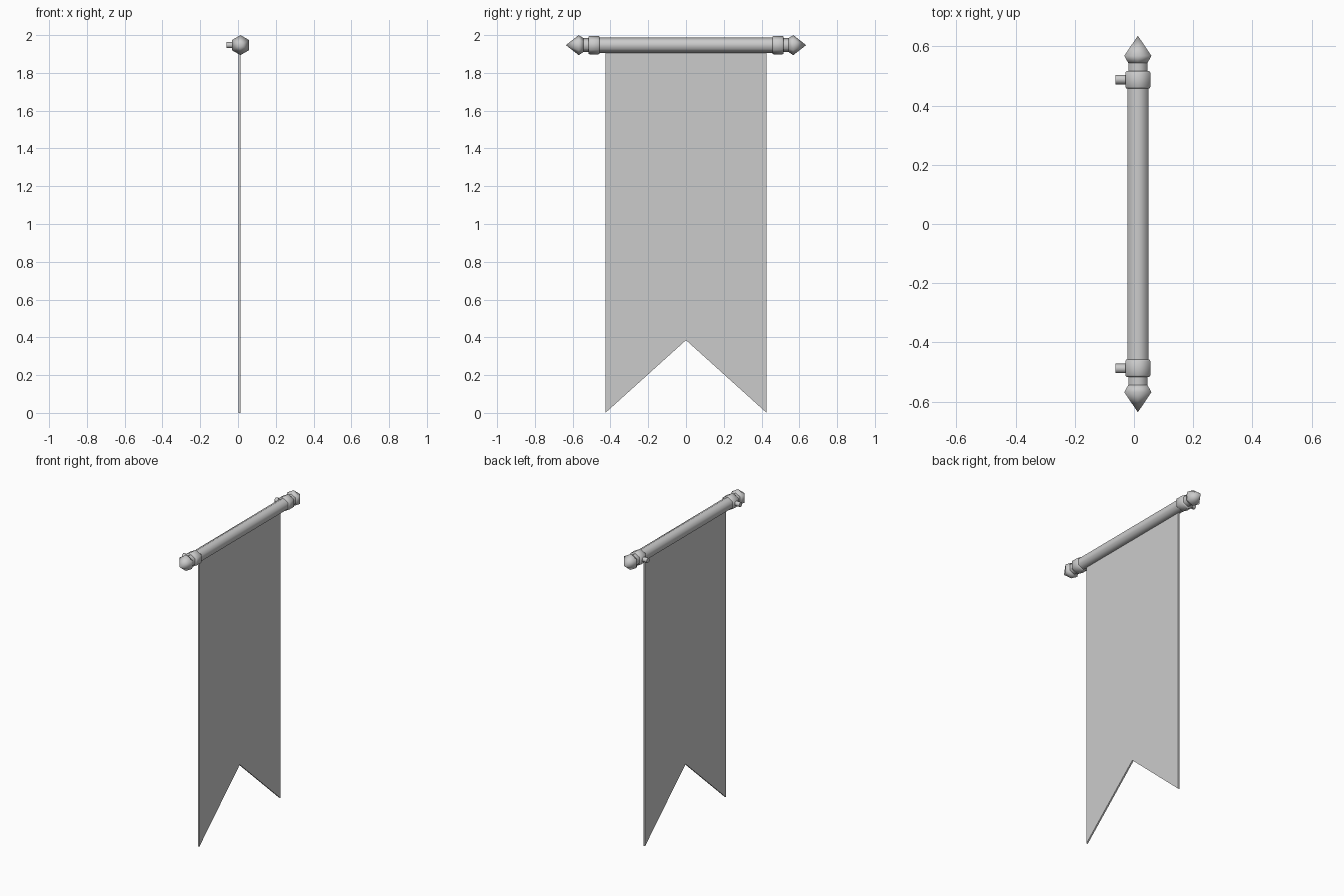
import bpy, bmesh, math
from mathutils import Vector

if "Cube" in bpy.data.objects:
    bpy.data.objects.remove(bpy.data.objects["Cube"])

ROD_X, ROD_Z = 0.013, 1.947
SIDES = 6

grey = bpy.data.materials.new("plain grey")
grey.use_nodes = True
grey.diffuse_color = (0.6, 0.6, 0.6, 1)
grey.node_tree.nodes["Principled BSDF"].inputs["Base Color"].default_value = (0.6, 0.6, 0.6, 1)


def finish(name, bm, smooth=True):
    bmesh.ops.recalc_face_normals(bm, faces=bm.faces)
    mesh = bpy.data.meshes.new(name)
    bm.to_mesh(mesh)
    bm.free()
    obj = bpy.data.objects.new(name, mesh)
    bpy.context.collection.objects.link(obj)
    mesh.materials.append(grey)
    if smooth:
        bpy.ops.object.select_all(action='DESELECT')
        obj.select_set(True)
        bpy.context.view_layer.objects.active = obj
        bpy.ops.object.shade_smooth_by_angle(angle=math.radians(65))
    return obj


def turned(name, profile, origin, axis, sides=SIDES):
    """Closed turned solid from (distance along axis, radius) pairs."""
    bm = bmesh.new()
    axis = Vector(axis)
    up = Vector((0, 0, 1))
    side = axis.cross(up)
    rings = []
    for d, r in profile:
        centre = Vector(origin) + axis * d
        if r == 0:
            rings.append([bm.verts.new(centre)])
            continue
        angles = [math.tau * i / sides for i in range(sides)]
        rings.append([bm.verts.new(centre + r * (up * math.cos(a) + side * math.sin(a)))
                      for a in angles])
    for a, b in zip(rings, rings[1:]):
        for i in range(sides):
            j = (i + 1) % sides
            if len(b) == 1:
                bm.faces.new((a[i], a[j], b[0]))
            else:
                bm.faces.new((a[i], a[j], b[j], b[i]))
    for ring in (rings[0], rings[-1]):
        if len(ring) > 1:
            bm.faces.new(ring)
    return finish(name, bm)


# Crossbar
turned("crossbar", [(-0.48, 0.041), (0.48, 0.041)], (ROD_X, 0, ROD_Z), (0, 1, 0))

# Finial, collar and wall peg at each end
for label, s in (("front", -1), ("back", 1)):
    centre, axis = (ROD_X, 0, ROD_Z), (0, s, 0)
    turned(label + "_collar", [(0.458, 0.045), (0.463, 0.049), (0.511, 0.049), (0.516, 0.045)],
           centre, axis)
    turned(label + "_neck", [(0.50, 0.037), (0.55, 0.037)], centre, axis)
    turned(label + "_finial", [(0.543, 0.037), (0.568, 0.053), (0.636, 0)], centre, axis)
    turned(label + "_wall_peg", [(0, 0.016), (0.075, 0.016)],
           (ROD_X, s * 0.488, ROD_Z), (-1, 0, 0), 8)

# Hanging cloth with a swallowtail end
bm = bmesh.new()
outline = [(-0.427, 1.93), (-0.427, 0), (0, 0.385), (0.427, 0), (0.427, 1.93)]
face = bm.faces.new([bm.verts.new((ROD_X - 0.01, y, z)) for y, z in outline])
extruded = bmesh.ops.extrude_face_region(bm, geom=[face])
bmesh.ops.translate(bm, vec=(0.01, 0, 0),
                    verts=[v for v in extruded["geom"] if isinstance(v, bmesh.types.BMVert)])
finish("cloth", bm, smooth=False)
